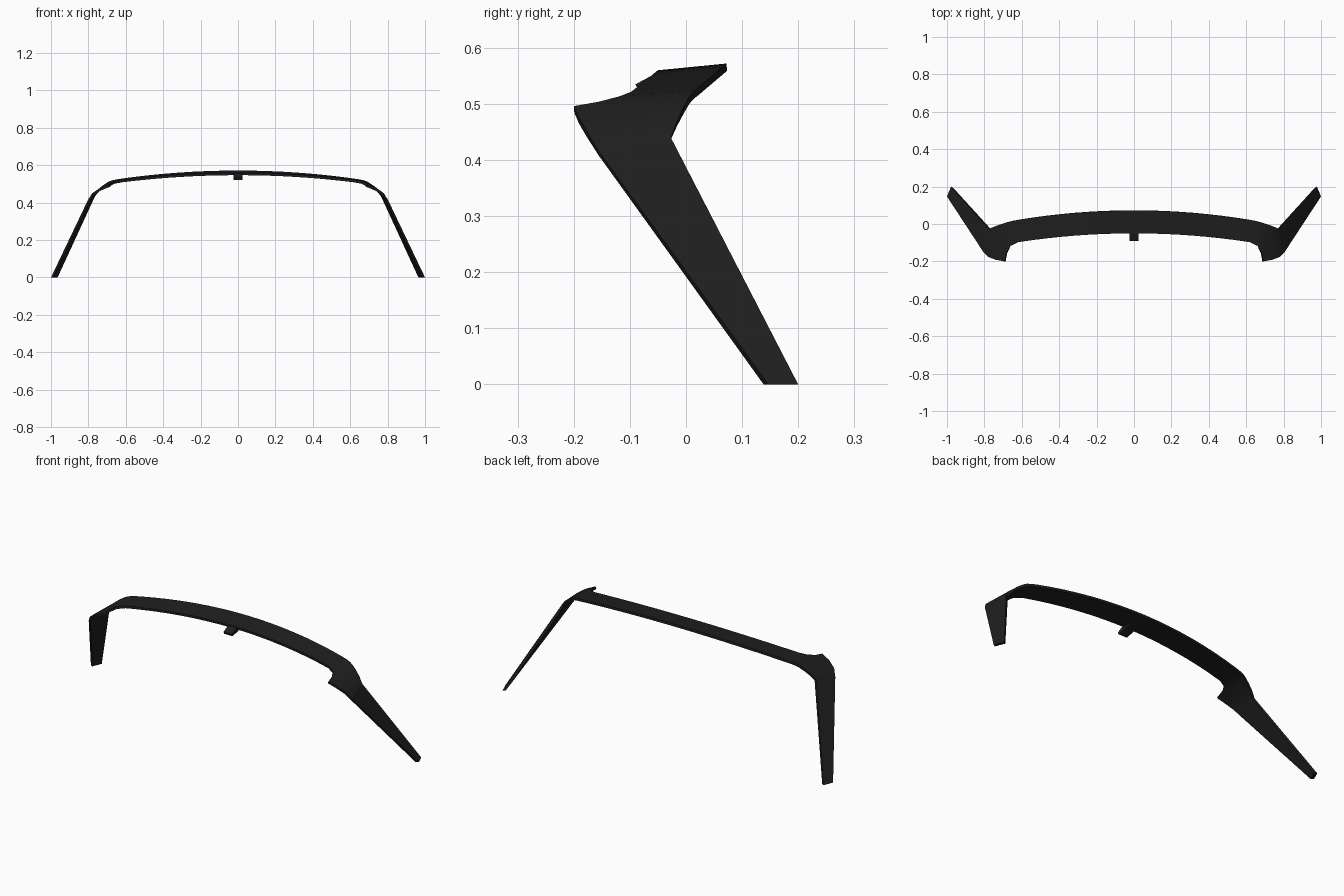
import bpy, bmesh
from mathutils import Vector as V

if "Cube" in bpy.data.objects:
    bpy.data.objects.remove(bpy.data.objects["Cube"])

T = 0.013  # panel thickness
mat = bpy.data.materials.new("black_plastic")
mat.diffuse_color = (0.014, 0.014, 0.014, 1)
mat.use_nodes = True
mat.node_tree.nodes["Principled BSDF"].inputs["Base Color"].default_value = mat.diffuse_color

# Right-half stations: (front edge point, back edge point), foot to corner
stations = [
    ((1.0, 0.147, 0), (0.978, 0.2, 0)),
    ((0.802, -0.155, 0.415), (0.776, -0.027, 0.44)),
    ((0.78, -0.176, 0.45), (0.752, -0.016, 0.469)),
    ((0.74, -0.191, 0.476), (0.722, -0.005, 0.493)),
    ((0.692, -0.2, 0.496), (0.696, 0.004, 0.51)),
    ((0.683, -0.155, 0.504), (0.678, 0.010, 0.518)),
    ((0.662, -0.117, 0.514), (0.652, 0.016, 0.524)),
]
# Gently arched centre span
for i in range(9):
    x = 0.62 * (1 - i / 8)
    u = (x / 0.62) ** 2
    stations.append(((x, -0.05 - 0.047 * u, 0.56 - 0.038 * u),
                     (x, 0.072 - 0.05 * u, 0.572 - 0.043 * u)))
stations = [(V(f), V(b)) for f, b in stations]
flip = lambda p: V((-p.x, p.y, p.z))
stations += [(flip(f), flip(b)) for f, b in reversed(stations[:-1])]
N = len(stations)


def ring(i):
    """Four corners of the panel section at station i."""
    f, b = stations[i]
    mid = lambda k: (stations[k][0] + stations[k][1]) / 2
    along = mid(min(i + 1, N - 1)) - mid(max(i - 1, 0))
    if 3 <= i <= N - 4:
        along.y = 0
    d = -(b - f).cross(along).normalized() * T
    if i in (0, N - 1):  # keep the feet flat on the ground
        d -= along * (d.z / along.z)
    return [f, b, b + d, f + d]


def finish(name, bm):
    bmesh.ops.recalc_face_normals(bm, faces=bm.faces)
    me = bpy.data.meshes.new(name)
    bm.to_mesh(me)
    bm.free()
    ob = bpy.data.objects.new(name, me)
    me.materials.append(mat)
    bpy.context.collection.objects.link(ob)
    bpy.ops.object.select_all(action='DESELECT')
    ob.select_set(True)
    bpy.context.view_layer.objects.active = ob
    bpy.ops.object.shade_smooth_by_angle(angle=0.6)


def loft(name, rings):
    bm = bmesh.new()
    vs = [[bm.verts.new(p) for p in r] for r in rings]
    for a, b in zip(vs, vs[1:]):
        n = len(a)
        for k in range(n):
            bm.faces.new((a[k], a[(k + 1) % n], b[(k + 1) % n], b[k]))
    bm.faces.new(vs[0])
    bm.faces.new(vs[-1][::-1])
    finish(name, bm)


# Pillars and header panel
loft("right_pillar", [ring(0), ring(1)])
loft("left_pillar", [ring(N - 2), ring(N - 1)])
loft("header_panel", [ring(i) for i in range(1, N - 1)])

# Centre mount: wedge under the front edge
profile = [(-0.045, 0.559), (-0.09, 0.535), (-0.084, 0.522), (-0.04, 0.53), (0.03, 0.556)]
loft("centre_mount", [[V((x, y, z)) for y, z in profile] for x in (-0.025, 0.025)])
